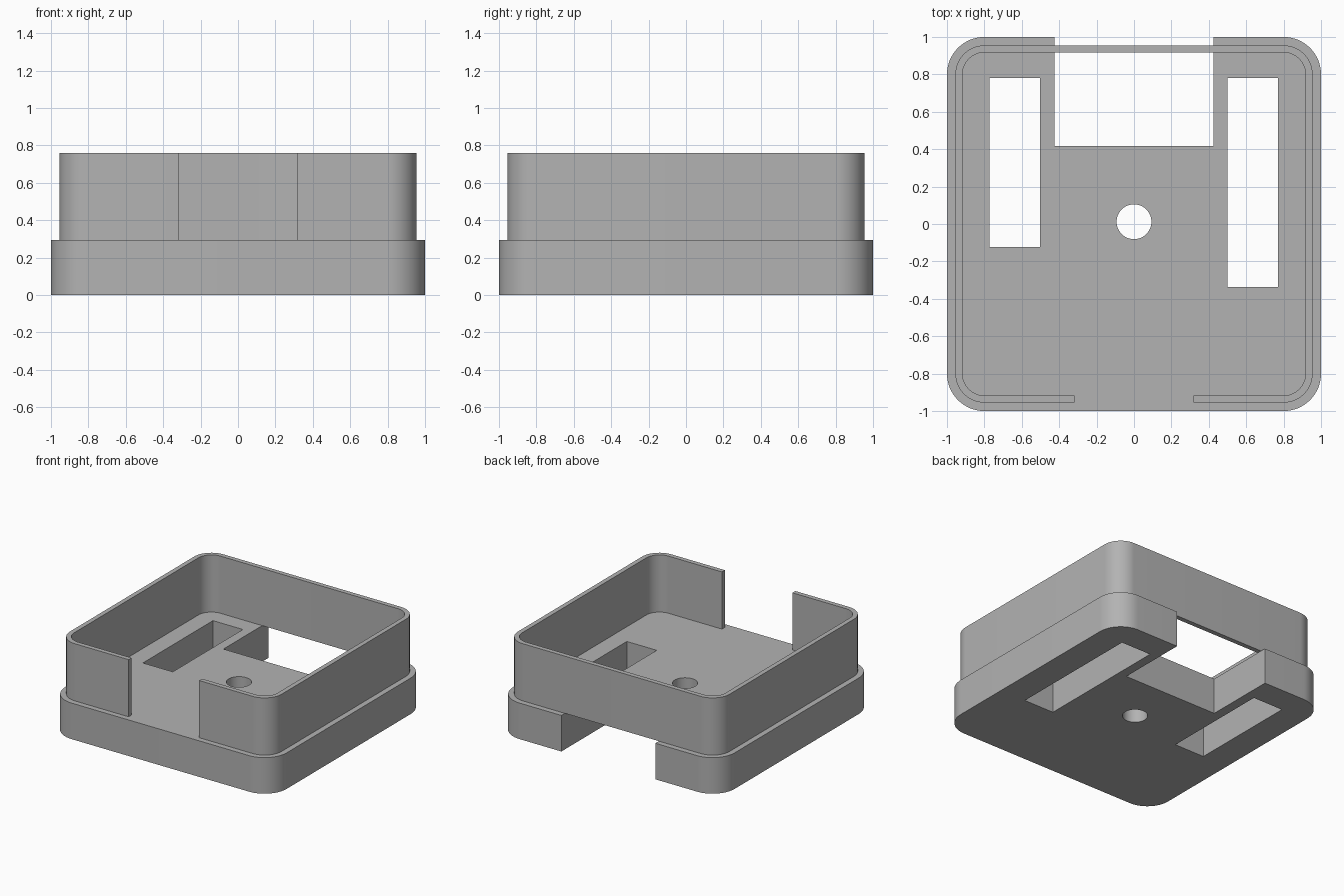
import bpy, bmesh, math

if "Cube" in bpy.data.objects:
    bpy.data.objects.remove(bpy.data.objects["Cube"])

BASE_TOP, WALL_TOP = 0.294, 0.76
CORNER = 0.8          # shared centre of every rounded corner
ARC_STEPS = 16

grey = bpy.data.materials.new("plain grey")
grey.diffuse_color = (0.45, 0.45, 0.45, 1)
grey.use_nodes = True
grey.node_tree.nodes["Principled BSDF"].inputs["Base Color"].default_value = grey.diffuse_color


def arc(cx, cy, r, start, sweep, steps):
    return [(cx + r * math.cos(math.radians(start + sweep * i / steps)),
             cy + r * math.sin(math.radians(start + sweep * i / steps)))
            for i in range(steps + 1)]


def corners(half):
    """Rounded square, counter-clockwise from the front left corner to the back left one... and round."""
    pts = []
    for sx, sy, start in ((1, -1, 270), (1, 1, 0), (-1, 1, 90), (-1, -1, 180)):
        pts.append(arc(sx * CORNER, sy * CORNER, half - CORNER, start, 90, ARC_STEPS))
    return pts


def rect(x0, x1, y0, y1):
    return [(x0, y0), (x1, y0), (x1, y1), (x0, y1)]


def prism(name, loops, z0, z1):
    """Extrude an outline, with further loops as holes, between two heights."""
    cu = bpy.data.curves.new(name, 'CURVE')
    cu.dimensions = '2D'
    cu.fill_mode = 'BOTH'
    cu.extrude = (z1 - z0) / 2
    for loop in loops:
        sp = cu.splines.new('POLY')
        sp.points.add(len(loop) - 1)
        for p, (x, y) in zip(sp.points, loop):
            p.co = (x, y, 0, 1)
        sp.use_cyclic_u = True
    ob = bpy.data.objects.new(name, cu)
    bpy.context.collection.objects.link(ob)
    bpy.ops.object.select_all(action='DESELECT')
    ob.select_set(True)
    bpy.context.view_layer.objects.active = ob
    bpy.ops.object.convert(target='MESH')
    ob = bpy.context.object
    bm = bmesh.new()
    bm.from_mesh(ob.data)
    bmesh.ops.remove_doubles(bm, verts=bm.verts, dist=1e-4)
    bmesh.ops.translate(bm, verts=bm.verts, vec=(0, 0, (z0 + z1) / 2))
    bmesh.ops.recalc_face_normals(bm, faces=bm.faces)
    bm.to_mesh(ob.data)
    bm.free()
    ob.data.materials.clear()
    ob.data.materials.append(grey)
    bpy.ops.object.shade_smooth_by_angle(angle=math.radians(30))
    return ob


# Base plate: rounded square with a rear notch, two slots and a round hole
fr, br, bl, fl = corners(1.0)
notch = [(0.424, 1), (0.424, 0.417), (-0.424, 0.417), (-0.424, 1)]
prism("base_plate", [
    fr + br + notch + bl + fl,
    rect(-0.772, -0.502, -0.123, 0.78),
    rect(0.5, 0.77, -0.337, 0.78),
    arc(0, 0.012, 0.093, 0, 360, 48)[:-1],
], 0, BASE_TOP)

# Rim wall: thin rounded ring, open at the front
GAP, OUTER, INNER = 0.318, 0.955, 0.917
outer = [(GAP, -OUTER)] + sum(corners(OUTER), []) + [(-GAP, -OUTER)]
inner = [(GAP, -INNER)] + sum(corners(INNER), []) + [(-GAP, -INNER)]
prism("rim_wall", [outer + inner[::-1]], BASE_TOP, WALL_TOP)
